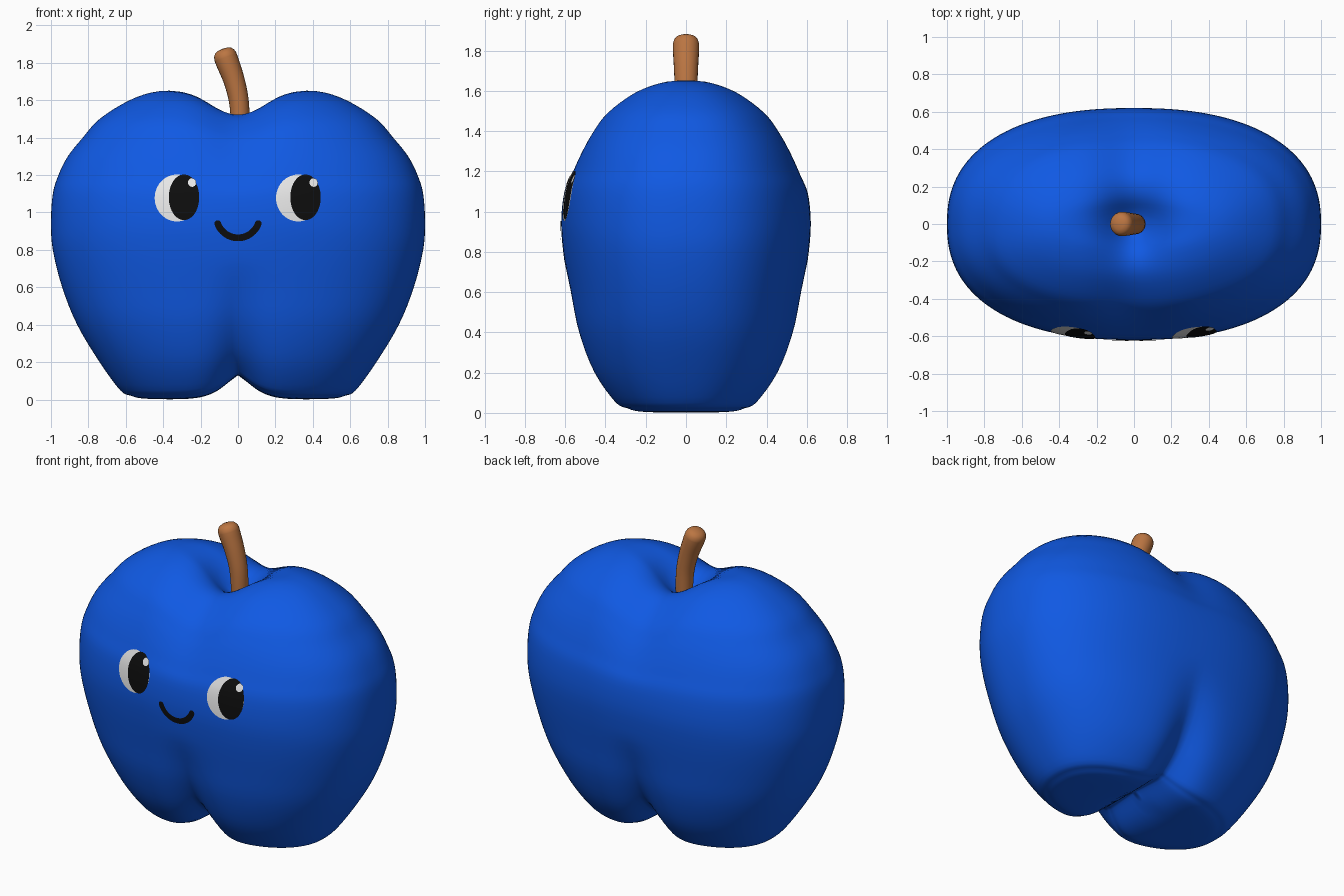
import bpy, bmesh, math
from mathutils import Vector
from mathutils.bvhtree import BVHTree

if "Cube" in bpy.data.objects:
    bpy.data.objects.remove(bpy.data.objects["Cube"])


def material(name, rgb):
    m = bpy.data.materials.new(name)
    m.diffuse_color = (*rgb, 1)
    m.use_nodes = True
    m.node_tree.nodes["Principled BSDF"].inputs["Base Color"].default_value = m.diffuse_color
    return m


BLUE = material("blue skin", (0.005, 0.1, 0.77))
BROWN = material("brown stem", (0.5, 0.18, 0.055))
WHITE = material("eye white", (0.8, 0.8, 0.8))
BLACK = material("black", (0.004, 0.004, 0.004))


def finish(name, bm, mat):
    me = bpy.data.meshes.new(name)
    bm.to_mesh(me)
    bm.free()
    me.materials.append(mat)
    for p in me.polygons:
        p.use_smooth = True
    ob = bpy.data.objects.new(name, me)
    bpy.context.collection.objects.link(ob)
    return ob


def loft(rings, start, end):
    """Closed surface through rings, with a pole point at both ends."""
    bm = bmesh.new()
    vr = [[bm.verts.new(p) for p in r] for r in rings]
    n = len(vr[0])
    lo, hi = bm.verts.new(start), bm.verts.new(end)
    for j in range(n):
        k = (j + 1) % n
        for a, b in zip(vr, vr[1:]):
            bm.faces.new((a[j], a[k], b[k], b[j]))
        bm.faces.new((lo, vr[0][k], vr[0][j]))
        bm.faces.new((hi, vr[-1][j], vr[-1][k]))
    bmesh.ops.recalc_face_normals(bm, faces=bm.faces)
    return bm


def catmull(pts, steps):
    pts = [Vector(p) for p in pts]
    out = []
    for i in range(len(pts) - 1):
        p0, p1, p2, p3 = pts[max(i - 1, 0)], pts[i], pts[i + 1], pts[min(i + 2, len(pts) - 1)]
        for s in range(steps):
            t = s / steps
            out.append(0.5 * (2 * p1 + (p2 - p0) * t + (2 * p0 - 5 * p1 + 4 * p2 - p3) * t * t
                              + (3 * p1 - p0 - 3 * p2 + p3) * t ** 3))
    return out + [pts[-1]]


def clamp(t):
    return min(max(t, 0), 1)


# Body: oval rings (half width, half depth, height), then dimple, notch and crease
PROFILE = [(0, 0, 0), (.3, .16, 0), (.5, .27, .005), (.57, .32, .02), (.63, .375, .05),
           (.74, .475, .2), (.86, .545, .4), (.94, .58, .6), (.99, .61, .8), (1, .62, .95),
           (.99, .605, 1.1), (.96, .57, 1.2), (.91, .53, 1.3), (.83, .48, 1.4), (.74, .41, 1.5),
           (.58, .28, 1.6), (.42, .15, 1.65), (.2, .07, 1.655), (0, 0, 1.655)]
POWER = 2.35


def sculpt(x, y, z):
    w = clamp((z - 1.0) / 0.55)
    w = w * w * (3 - 2 * w)
    dz = -w * 0.09 * math.exp(-(x / 0.2) ** 2)                     # valley between lobes
    dz -= w * 0.13 * math.exp(-(x * x + y * y) / 0.15 ** 2)        # stem dimple
    dz += 0.13 * clamp(1 - z / 0.5) ** 2 * math.exp(-(abs(x) / 0.11) ** 1.4)  # bottom notch
    cut = 0.26 * clamp((0.75 - z) / 0.7) ** 1.3 * math.exp(-(abs(x) / 0.12) ** 1.5)
    return (x, y * (1 - cut), max(z + dz, 0))                      # front and back crease


SEG = 160
rings = []
for a, b, z in catmull(PROFILE, 4)[1:-1]:
    ring = []
    for j in range(SEG):
        c, s = math.cos(2 * math.pi * j / SEG), math.sin(2 * math.pi * j / SEG)
        k = (abs(c) ** POWER + abs(s) ** POWER) ** (-1 / POWER)
        ring.append(sculpt(a * c * k, b * s * k, z))
    rings.append(ring)
body_bm = loft(rings, sculpt(0, 0, 0), sculpt(0, 0, 1.655))
tree = BVHTree.FromBMesh(body_bm)
finish("body", body_bm, BLUE)

# Stem: tapered bent tube with a rounded tip (x, z, radius)
path = catmull([(.012, 1.36, .045), (.012, 1.48, .05), (.004, 1.6, .053), (-.022, 1.71, .057),
                (-.055, 1.8, .062), (-.068, 1.835, .062)], 4)
axis = Vector((-.35, .94)).normalized()
for d, r in ((.018, .057), (.032, .046), (.04, .028)):
    path.append(Vector((-.068 + axis.x * d, 1.835 + axis.y * d, r)))
rings = []
for i, p in enumerate(path):
    t = (path[min(i + 1, len(path) - 1)] - path[max(i - 1, 0)]).xy.normalized()
    rings.append([(p.x + p.z * math.cos(q) * t.y, p.z * 1.05 * math.sin(q),
                   p.y - p.z * math.cos(q) * t.x)
                  for q in (2 * math.pi * j / 24 for j in range(24))])
tip = path[-1].xy + axis * 0.003
finish("stem", loft(rings, (.012, 0, 1.36), (tip.x, 0, tip.y)), BROWN)


def decal(name, rows, lift, mat):
    """Thin sheet of (x, z) rows laid on the front of the body."""
    bm = bmesh.new()
    grid = []
    for row in rows:
        line = []
        for x, z in row:
            hit, normal, _, _ = tree.ray_cast(Vector((x, -3, z)), Vector((0, 1, 0)))
            line.append(bm.verts.new(hit + normal * lift))
        grid.append(line)
    for a, b in zip(grid, grid[1:]):
        for j in range(len(a) - 1):
            bm.faces.new((a[j], a[j + 1], b[j + 1], b[j]))
    bmesh.ops.remove_doubles(bm, verts=bm.verts, dist=1e-5)
    bm.normal_update()
    for f in bm.faces:
        if f.normal.y > 0:
            f.normal_flip()
    finish(name, bm, mat)


def oval(cx, cz, rx, rz, n=24, m=10):
    """Oval filled by horizontal rows."""
    rows = []
    for i in range(n + 1):
        q = math.pi * i / n - math.pi / 2
        h = rx * math.cos(q)
        rows.append([(cx + h * (2 * j / m - 1), cz + rz * math.sin(q)) for j in range(m + 1)])
    return rows


# Eyes: white, pupil and glint, both looking the same way
for side, cx in (("left", -.326), ("right", .322)):
    decal(side + "_eye_white", oval(cx, 1.077, .119, .125), .003, WHITE)
    decal(side + "_pupil", oval(cx + .038, 1.08, .081, .121), .006, BLACK)
    decal(side + "_glint", oval(cx + .081, 1.157, .022, .023, 12, 6), .009, WHITE)

# Smile: round-ended arc
R, HALF, SPAN = .115, .018, math.radians(70)
rows = []
for i in range(61):
    q = SPAN * 1.13 * (i / 30 - 1)
    over = clamp((abs(q) - SPAN) / (SPAN * .13))
    h = HALF * math.sqrt(1 - over * over)
    rows.append([((R + h * s) * math.sin(q), .98 - (R + h * s) * math.cos(q))
                 for s in (-1, -.5, 0, .5, 1)])
decal("smile", rows, .006, BLACK)
